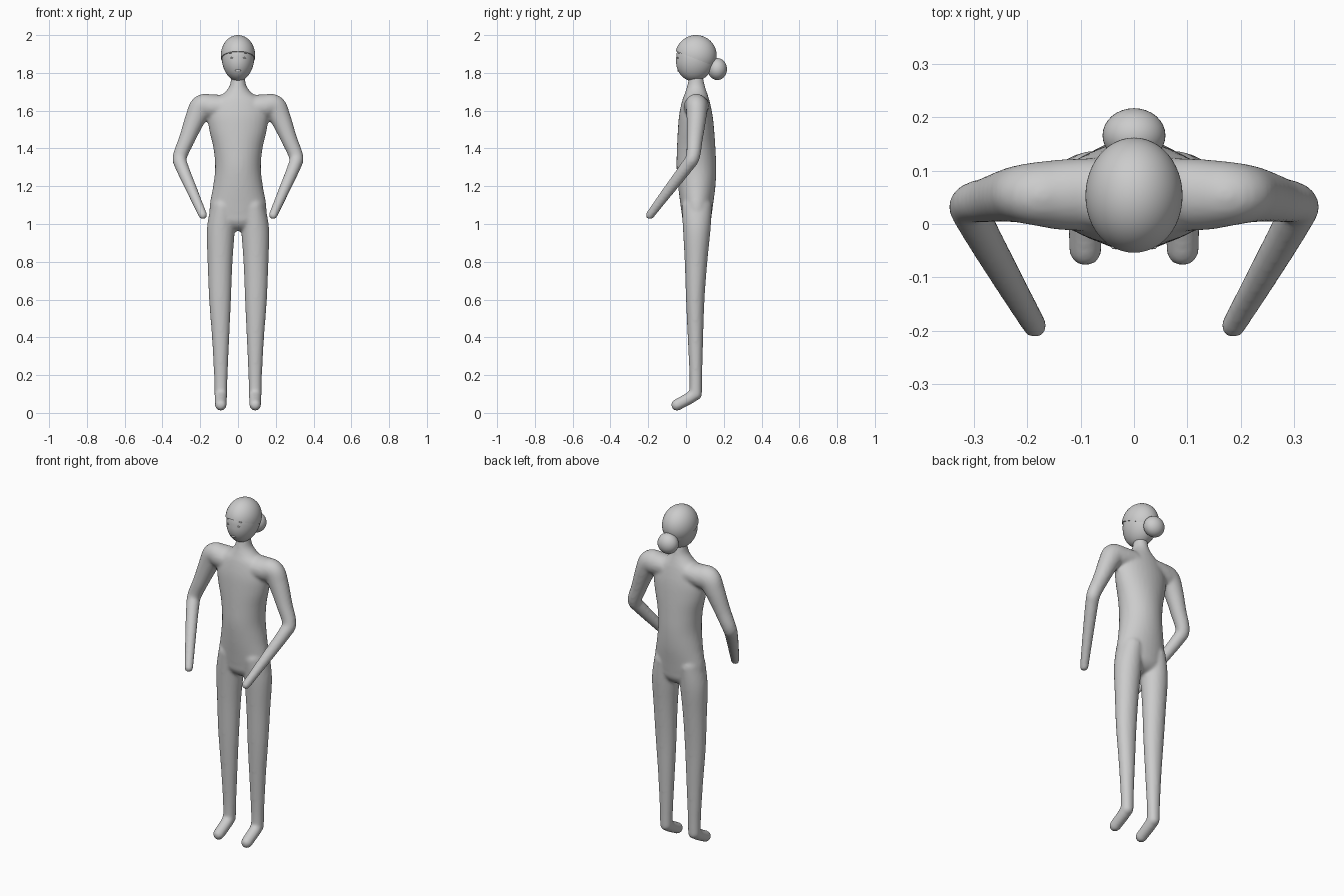
import bpy, bmesh, math
from mathutils import Vector, Matrix

if "Cube" in bpy.data.objects:
    bpy.data.objects.remove(bpy.data.objects["Cube"])


def new_object(name, bm):
    mesh = bpy.data.meshes.new(name)
    bm.normal_update()
    bm.to_mesh(mesh)
    bm.free()
    for p in mesh.polygons:
        p.use_smooth = True
    ob = bpy.data.objects.new(name, mesh)
    bpy.context.collection.objects.link(ob)
    return ob


def ball(bm, centre, radii, seg=32, rings=20):
    m = Matrix.Translation(centre) @ Matrix.Diagonal((*radii, 1))
    return bmesh.ops.create_uvsphere(bm, u_segments=seg, v_segments=rings, radius=1, matrix=m)["verts"]


def refine(rows, steps=6):
    """Catmull-Rom interpolation of section rows."""
    out = []
    for i in range(len(rows) - 1):
        a, b, c, d = (rows[max(0, min(len(rows) - 1, i + k))] for k in (-1, 0, 1, 2))
        for s in range(steps):
            t = s / steps
            out.append([0.5 * (2 * q + (r - p) * t + (2 * p - 5 * q + 4 * r - w) * t * t
                               + (3 * q - p - 3 * r + w) * t ** 3) for p, q, r, w in zip(a, b, c, d)])
    return out + [list(rows[-1])]


def tube(bm, rows, level, n=32):
    """Closed loft of ellipses (x, y, z, rx, ry); level keeps the rings horizontal."""
    rows = refine(rows)
    pts = [Vector(r[:3]) for r in rows]
    loops = []
    for i, r in enumerate(rows):
        if level:
            u, v = Vector((1, 0, 0)), Vector((0, 1, 0))
        else:
            t = (pts[min(i + 1, len(pts) - 1)] - pts[max(i - 1, 0)]).normalized()
            v = (Vector((0, 1, 0.3)) - t * t.dot(Vector((0, 1, 0.3)))).normalized()
            u = v.cross(t)
        loops.append([bm.verts.new(pts[i] + u * r[3] * math.cos(a) + v * r[4] * math.sin(a))
                      for a in (2 * math.pi * k / n for k in range(n))])
    for a, b in zip(loops, loops[1:]):
        for k in range(n):
            bm.faces.new((a[k], a[(k + 1) % n], b[(k + 1) % n], b[k]))
    bm.faces.new(loops[0])
    bm.faces.new(loops[-1])
    for r in (rows[0], rows[-1]):
        ball(bm, r[:3], (r[3], r[4], min(r[3], r[4])))


# Body: torso, arms, legs and feet fused into one smooth skin
torso = [(0, .057, 1.04, .150, .078), (0, .057, 1.10, .150, .086), (0, .057, 1.20, .132, .099),
         (0, .055, 1.30, .121, .105), (0, .054, 1.40, .130, .102), (0, .053, 1.50, .153, .096),
         (0, .052, 1.58, .160, .088), (0, .052, 1.65, .135, .073), (0, .053, 1.69, .078, .060),
         (0, .053, 1.73, .045, .047), (0, .053, 1.78, .037, .037)]
arm = [(.07, .055, 1.622, .060, .070), (.14, .055, 1.622, .064, .066), (.19, .057, 1.618, .066, .058),
       (.225, .055, 1.56, .055, .052), (.270, .046, 1.45, .043, .043), (.308, .036, 1.355, .038, .037),
       (.298, .005, 1.305, .035, .035), (.240, -.098, 1.170, .029, .029), (.186, -.191, 1.047, .023, .023)]
leg = [(.080, .057, 1.09, .065, .080), (.091, .057, .97, .074, .073), (.095, .053, .80, .066, .060),
       (.095, .049, .60, .058, .049), (.092, .050, .40, .046, .041), (.091, .052, .20, .036, .034),
       (.091, .051, .10, .034, .034)]
foot = [(.091, .051, .105, .034, .034), (.091, .025, .082, .033, .032), (.091, -.048, .042, .031, .031)]

bm = bmesh.new()
tube(bm, torso, True)
for side in (-1, 1):
    for rows, level in ((arm, False), (leg, True), (foot, False)):
        tube(bm, [(side * r[0], *r[1:]) for r in rows], level)
# consistent outward winding per closed shell
bmesh.ops.recalc_face_normals(bm, faces=bm.faces)
body = new_object("body", bm)
rm = body.modifiers.new("fuse", 'REMESH')
rm.mode = 'VOXEL'
rm.voxel_size = 0.008
rm.use_smooth_shade = True
sm = body.modifiers.new("soften", 'SMOOTH')
sm.factor = 0.5
sm.iterations = 8

# Head: egg with the chin drawn slightly forward
HC, HR = Vector((0, .053, 1.876)), Vector((.086, .105, .120))
bm = bmesh.new()
for v in ball(bm, HC, HR, 48, 32):
    t = max(0, (HC.z - v.co.z) / HR.z)
    v.co.y -= .012 * t
    v.co.x *= 1 - .06 * t
new_object("head", bm)

# Hair cap: slightly larger shell cut along a sloping hairline
bm = bmesh.new()
ball(bm, (0, .053, 1.893), (.091, .109, .107), 48, 32)
cut = bmesh.ops.bisect_plane(bm, geom=bm.verts[:] + bm.edges[:] + bm.faces[:], plane_co=(0, -.055, 1.915),
                             plane_no=(0, .075, .195), clear_inner=True)
bmesh.ops.holes_fill(bm, edges=[e for e in bm.edges if e.is_boundary], sides=0)
hair = new_object("hair_cap", bm)
bpy.context.view_layer.objects.active = hair
hair.select_set(True)
bpy.ops.object.shade_smooth_by_angle(angle=math.radians(40))

# Hair bun
bm = bmesh.new()
ball(bm, (0, .166, 1.820), (.059, .051, .058))
new_object("hair_bun", bm)


# Face details sitting on the head surface
def feature(name, x, z, radii):
    dz = (z - HC.z) / HR.z
    y = HC.y - HR.y * math.sqrt(1 - (x / HR.x) ** 2 - dz * dz) - .012 * max(0, -dz)
    bm = bmesh.new()
    ball(bm, (x, y, z), radii, 16, 10)
    new_object(name, bm)


for side, label in ((-1, "right"), (1, "left")):
    feature("eyebrow_" + label, side * .040, 1.906, (.011, .005, .003))
    feature("eye_" + label, side * .034, 1.879, (.009, .004, .004))
feature("mouth", 0, 1.812, (.016, .004, .006))
